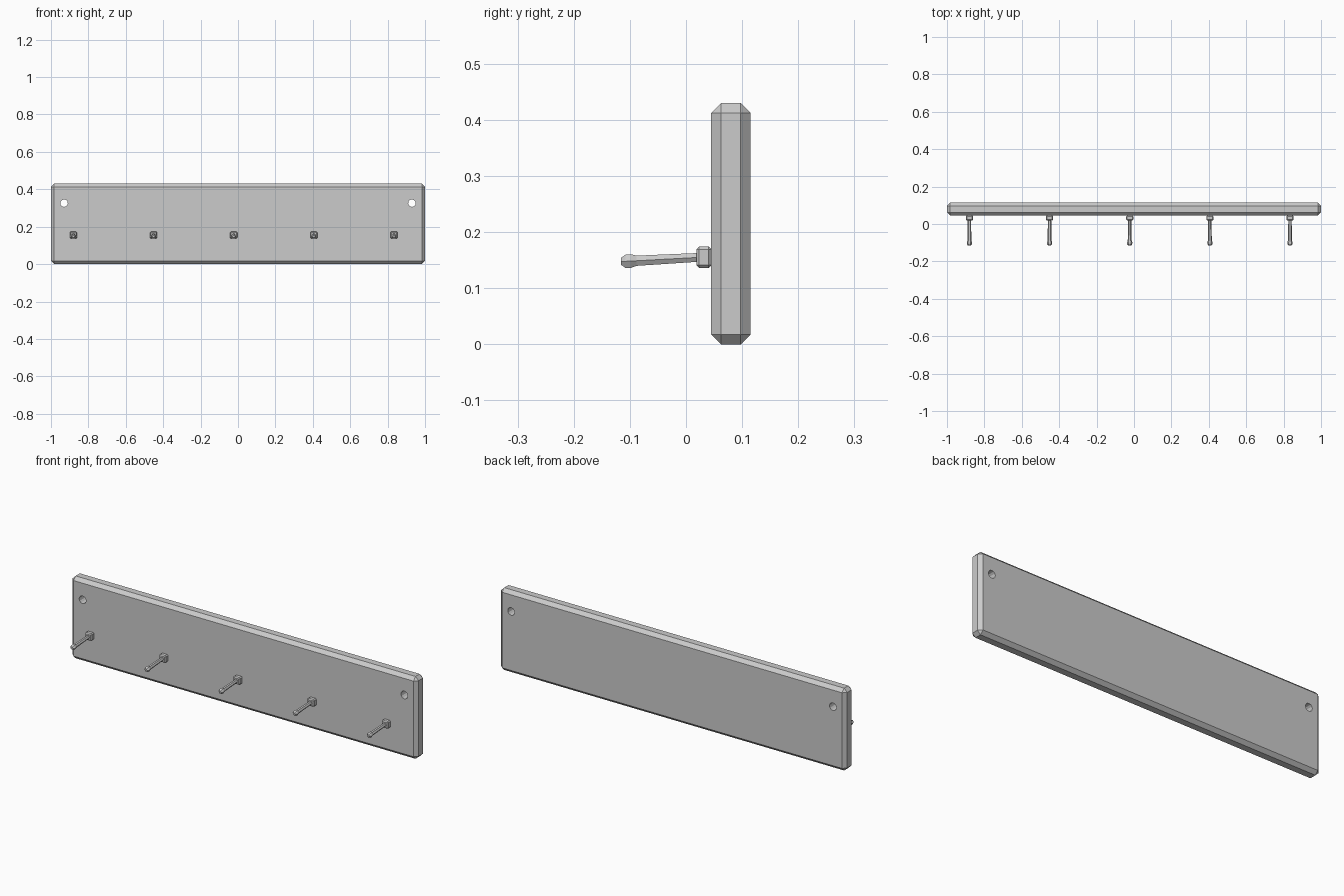
import bpy, bmesh, math
from mathutils import Vector

if "Cube" in bpy.data.objects:
    bpy.data.objects.remove(bpy.data.objects["Cube"])


def finish(bm, name):
    bmesh.ops.recalc_face_normals(bm, faces=bm.faces)
    me = bpy.data.meshes.new(name)
    bm.to_mesh(me)
    bm.free()
    ob = bpy.data.objects.new(name, me)
    bpy.context.scene.collection.objects.link(ob)
    return ob


def bevelled_box(name, centre, size, bevel):
    bm = bmesh.new()
    bmesh.ops.create_cube(bm, size=1)
    bmesh.ops.scale(bm, vec=size, verts=bm.verts)
    bmesh.ops.translate(bm, vec=centre, verts=bm.verts)
    bmesh.ops.bevel(bm, geom=bm.edges[:], offset=bevel, segments=1, affect='EDGES')
    return finish(bm, name)


def ring_tube(name, x, rings, sides=6):
    # rings: (y, z, radius) sections facing along y
    bm = bmesh.new()
    loops = []
    for y, z, r in rings:
        angles = [2 * math.pi * i / sides for i in range(sides)]
        loops.append([bm.verts.new((x + r * math.cos(a), y, z + r * math.sin(a))) for a in angles])
    for a, b in zip(loops, loops[1:]):
        for i in range(sides):
            j = (i + 1) % sides
            bm.faces.new((a[i], a[j], b[j], b[i]))
    bm.faces.new(loops[0])
    bm.faces.new(loops[-1])
    return finish(bm, name)


# Backboard with chamfered edges
board = bevelled_box("backboard", Vector((0, 0.08, 0.215)), Vector((2, 0.07, 0.43)), 0.0175)

# Screw holes cut right through the board
for side, x in (("left", -0.93), ("right", 0.93)):
    cutter = ring_tube(side + "_hole_cutter", x, [(0.0, 0.326, 0.02), (0.16, 0.326, 0.02)], 12)
    cutter.hide_render = True
    cutter.hide_set(True)
    mod = board.modifiers.new(side + "_hole", 'BOOLEAN')
    mod.operation = 'DIFFERENCE'
    mod.solver = 'EXACT'
    mod.object = cutter

# Five pegs: square mount plus drooping rod with a knob tip
peg_rings = [(0.022, 0.155, 0.009), (-0.088, 0.149, 0.0105), (-0.098, 0.1485, 0.014),
             (-0.108, 0.148, 0.0135), (-0.116, 0.148, 0.007)]
for i in range(5):
    x = -0.88 + 0.4285 * i
    bevelled_box(f"peg_mount_{i + 1}", Vector((x, 0.032, 0.155)), Vector((0.038, 0.027, 0.038)), 0.005)
    ring_tube(f"peg_rod_{i + 1}", x, peg_rings)
